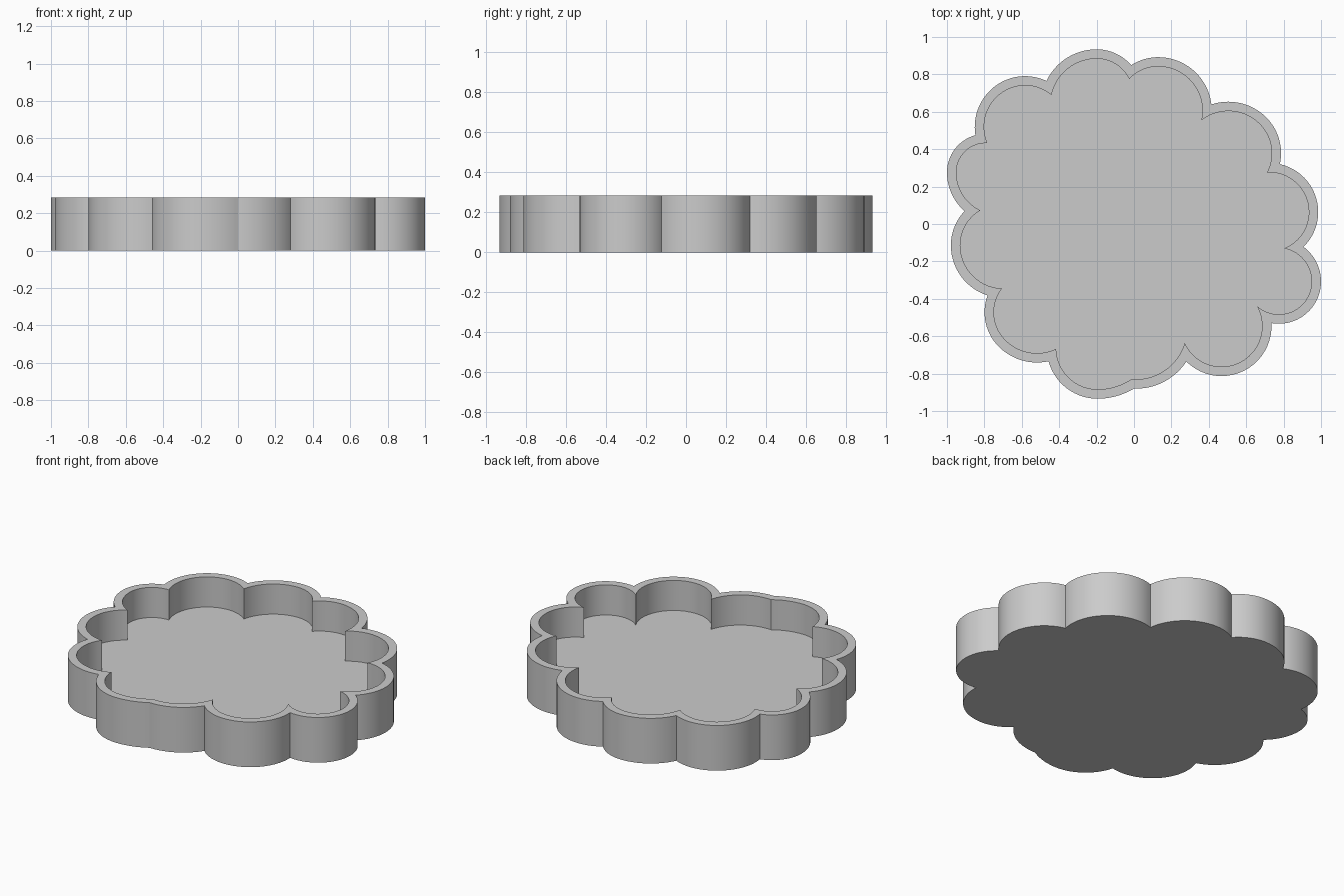
import bpy
import bmesh
from math import atan2, cos, sin, pi, radians, sqrt
from mathutils import Vector

HEIGHT, FLOOR, WALL = 0.285, 0.095, 0.05
STEPS = 14

# Each scallop: the notch where it starts, its outermost point, and the
# compass angle it faces there. Scallops run clockwise around the tray.
SCALLOPS = [
    ((-0.468, 0.765), (-0.2, 0.934), 90),
    ((-0.015, 0.849), (0.13, 0.892), 90),
    ((0.414, 0.639), (0.707, 0.57), 45),
    ((0.78, 0.32), (0.985, 0.064), 0),
    ((0.906, -0.122), (1.0, -0.308), 0),
    ((0.735, -0.53), (0.468, -0.813), -90),
    ((0.28, -0.735), (0.147, -0.85), -65),
    ((0.0, -0.88), (-0.195, -0.934), -90),
    ((-0.457, -0.734), (-0.723, -0.656), -135),
    ((-0.783, -0.382), (-0.979, -0.114), 180),
    ((-0.906, 0.069), (-1.0, 0.276), 180),
    ((-0.848, 0.475), (-0.754, 0.728), 130),
]


def tangent_circle(notch, apex, angle):
    """Circle through a notch that faces the given angle at the apex."""
    normal = Vector((cos(angle), sin(angle)))
    chord = Vector(notch) - Vector(apex)
    radius = chord.length_squared / (-2 * chord.dot(normal))
    return Vector(apex) - normal * radius, radius


def meet(first, second, near):
    """Crossing of two circles that lies closest to a point."""
    (c1, r1), (c2, r2) = first, second
    across = c2 - c1
    d = across.length
    along = (d * d + r1 * r1 - r2 * r2) / (2 * d)
    rise = sqrt(max(r1 * r1 - along * along, 0))
    across.normalize()
    side = Vector((-across.y, across.x)) * rise
    base = c1 + across * along
    return min((base + side, base - side), key=lambda p: (p - near).length)


def sweep(circle, start, end):
    """Points on a circle from one angle towards another, the short way."""
    centre, radius = circle
    turn = (end - start + pi) % (2 * pi) - pi
    return [centre + radius * Vector((cos(start + turn * i / STEPS),
                                      sin(start + turn * i / STEPS)))
            for i in range(STEPS)]


def bearing(point, circle):
    offset = point - circle[0]
    return atan2(offset.y, offset.x)


def outline(inset):
    """Scalloped outline, moved inwards by the inset."""
    count = len(SCALLOPS)
    halves = []
    for i, (notch, apex, facing) in enumerate(SCALLOPS):
        following = SCALLOPS[(i + 1) % count][0]
        pair = [tangent_circle(n, apex, radians(facing))
                for n in (notch, following)]
        halves.append([(c, r - inset) for c, r in pair])
    notches = []
    for i, scallop in enumerate(SCALLOPS):
        notch = Vector(scallop[0])
        if inset:
            notch = meet(halves[i - 1][1], halves[i][0], notch)
        notches.append(notch)
    points = []
    for i, (rising, falling) in enumerate(halves):
        facing = radians(SCALLOPS[i][2])
        points += sweep(rising, bearing(notches[i], rising), facing)
        points += sweep(falling, facing,
                        bearing(notches[(i + 1) % count], falling))
    return points


def build_tray():
    bm = bmesh.new()
    outer, inner = outline(0), outline(WALL)
    # Rings from the underside, up over the rim and down to the floor
    rings = [[bm.verts.new((p.x, p.y, z)) for p in points]
             for points, z in ((outer, 0), (outer, HEIGHT),
                               (inner, HEIGHT), (inner, FLOOR))]
    for low, high in zip(rings, rings[1:]):
        for i in range(len(low)):
            bm.faces.new((low[i - 1], low[i], high[i], high[i - 1]))
    bm.faces.new(rings[0])
    bm.faces.new(rings[-1])
    bmesh.ops.recalc_face_normals(bm, faces=bm.faces)
    mesh = bpy.data.meshes.new("scalloped_tray")
    bm.to_mesh(mesh)
    bm.free()
    tray = bpy.data.objects.new("scalloped_tray", mesh)
    bpy.context.collection.objects.link(tray)
    return tray


if "Cube" in bpy.data.objects:
    bpy.data.objects.remove(bpy.data.objects["Cube"], do_unlink=True)

# Plain grey finish
grey = bpy.data.materials.new("plain_grey")
grey.use_nodes = True
colour = (0.6, 0.6, 0.6, 1)
grey.diffuse_color = colour
for node in grey.node_tree.nodes:
    if node.type == "BSDF_PRINCIPLED":
        node.inputs["Base Color"].default_value = colour

tray = build_tray()
tray.data.materials.append(grey)
bpy.ops.object.select_all(action="DESELECT")
tray.select_set(True)
bpy.context.view_layer.objects.active = tray
bpy.ops.object.shade_smooth_by_angle(angle=radians(30))
